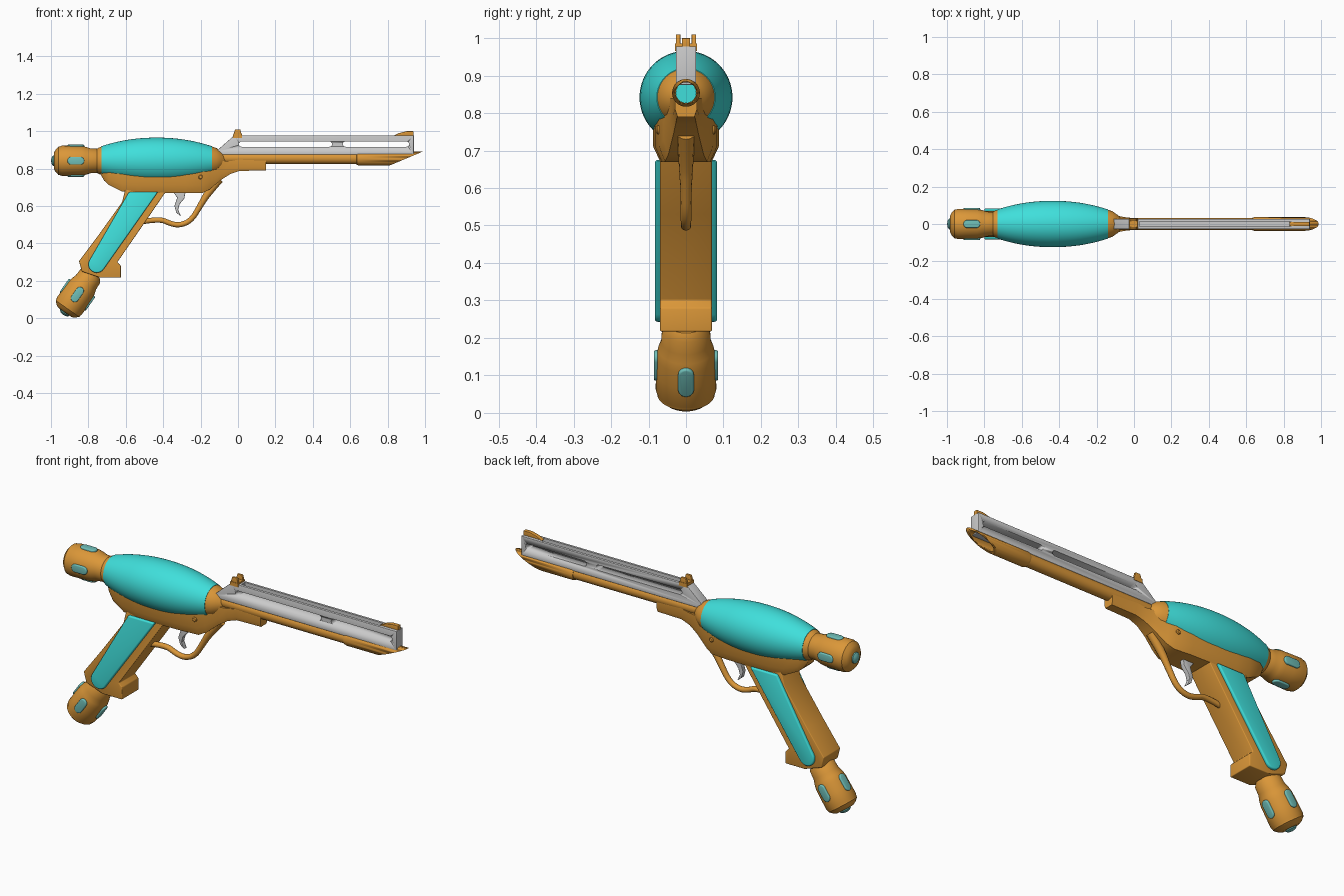
import bpy, bmesh
from math import sin, cos, pi, radians
from mathutils import Matrix

if "Cube" in bpy.data.objects:
    bpy.data.objects.remove(bpy.data.objects["Cube"])


def material(name, rgb):
    m = bpy.data.materials.new(name)
    m.diffuse_color = (*rgb, 1)
    m.use_nodes = True
    m.node_tree.nodes["Principled BSDF"].inputs["Base Color"].default_value = m.diffuse_color
    return m


ORANGE = material("orange", (0.71, 0.31, 0.04))
TEAL = material("teal", (0.05, 0.74, 0.71))
PALE = material("pale_teal", (0.16, 0.52, 0.48))


def finish(name, bm, mat=None, matrix=None, bevel=0, angle=35):
    if matrix:
        bm.transform(matrix)
    bmesh.ops.recalc_face_normals(bm, faces=bm.faces)
    me = bpy.data.meshes.new(name)
    bm.to_mesh(me)
    bm.free()
    ob = bpy.data.objects.new(name, me)
    bpy.context.collection.objects.link(ob)
    if mat:
        me.materials.append(mat)
    bpy.ops.object.select_all(action='DESELECT')
    ob.select_set(True)
    bpy.context.view_layer.objects.active = ob
    if bevel:
        b = ob.modifiers.new("bevel", 'BEVEL')
        b.width, b.segments, b.limit_method = bevel, 3, 'ANGLE'
        b.angle_limit = radians(40)
        bpy.ops.object.modifier_apply(modifier="bevel")
    bpy.ops.object.shade_smooth_by_angle(angle=radians(angle))
    return ob


def skin(rings):
    """Join rings of equal length into a closed skin with end caps."""
    bm = bmesh.new()
    vs = [[bm.verts.new(p) for p in r] for r in rings]
    n = len(vs[0])
    for a, b in zip(vs, vs[1:]):
        for i in range(n):
            bm.faces.new((a[i], a[(i + 1) % n], b[(i + 1) % n], b[i]))
    bm.faces.new(vs[0])
    bm.faces.new(vs[-1])
    return bm


def lathe(name, profile, mat, matrix, n=48):
    """Turn (x, radius) points round the local x axis."""
    rings = [[(x, r * cos(2 * pi * i / n), r * sin(2 * pi * i / n)) for i in range(n)]
             for x, r in profile]
    return finish(name, skin(rings), mat, matrix)


def prism(name, pts, y0, y1, mat=None, matrix=None, bevel=0):
    """Extrude an xz outline along y."""
    return finish(name, skin([[(x, y, z) for x, z in pts] for y in (y0, y1)]), mat, matrix, bevel)


def stadium(x0, x1, z, r, n=10):
    return ([(x1 - r + r * sin(pi * i / n), z + r * cos(pi * i / n)) for i in range(n + 1)] +
            [(x0 + r - r * sin(pi * i / n), z - r * cos(pi * i / n)) for i in range(n + 1)])


def cut(ob, cutter):
    m = ob.modifiers.new("cut", 'BOOLEAN')
    m.operation, m.object, m.solver = 'DIFFERENCE', cutter, 'EXACT'
    bpy.context.view_layer.objects.active = ob
    bpy.ops.object.modifier_apply(modifier="cut")
    bpy.data.objects.remove(cutter)


T = Matrix.Translation
axis = T((0, 0, 0.842))
bore = T((0, 0, 0.854))

# Teal bulging chamber and orange collars at both ends
x0, x1 = -0.73, -0.14
chamber = [(x0 + (x1 - x0) * i / 20, 0.078 + 0.046 * (1 - abs(i / 10 - 1) ** 2.1)) for i in range(21)]
lathe("chamber", chamber, TEAL, axis, 64)
lathe("rear_collar", [(-0.76, 0.06), (-0.745, 0.07), (-0.725, 0.078), (-0.70, 0.078)], ORANGE, axis)
lathe("front_collar", [(-0.17, 0.07), (-0.145, 0.078), (-0.115, 0.068), (-0.09, 0.05), (-0.07, 0.03)],
      ORANGE, axis)

# Lower frame lofted through sections: x, bottom, top, half width
sections = [(-0.735, 0.77, 0.80, 0.035), (-0.715, 0.735, 0.80, 0.05), (-0.69, 0.712, 0.80, 0.065),
            (-0.62, 0.678, 0.80, 0.08), (-0.54, 0.67, 0.80, 0.086), (-0.42, 0.67, 0.80, 0.088),
            (-0.28, 0.67, 0.80, 0.083), (-0.19, 0.67, 0.80, 0.072), (-0.15, 0.69, 0.81, 0.06),
            (-0.09, 0.74, 0.84, 0.044), (-0.04, 0.772, 0.84, 0.035), (0.01, 0.788, 0.85, 0.031),
            (0.15, 0.79, 0.85, 0.029)]
rings = []
for x, b, t, w in sections:
    m = b + (t - b) * 0.32
    half = [(w, t), (w, m), (w * 0.78, b)]
    rings.append([(x, y, z) for y, z in half] + [(x, -y, z) for y, z in reversed(half)])
finish("lower_frame", skin(rings), ORANGE, angle=30)

# Grip with raised side panels
grip = [(-0.60, 0.70), (-0.62, 0.62), (-0.754, 0.433), (-0.85, 0.305), (-0.835, 0.25), (-0.738, 0.217),
        (-0.626, 0.217), (-0.626, 0.28), (-0.645, 0.30), (-0.486, 0.53), (-0.37, 0.70)]
prism("grip", grip, -0.069, 0.069, ORANGE, bevel=0.004)
panel = [(-0.583, 0.675), (-0.428, 0.675)]
panel += [(-0.755 + 0.045 * cos(radians(a)), 0.288 + 0.045 * sin(radians(a)))
          for a in range(-35, -216, -15)]
for side, s in (("left", 1), ("right", -1)):
    prism(f"grip_panel_{side}", panel, s * 0.06, s * 0.083, TEAL, bevel=0.007)
    lathe(f"frame_screw_{side}", [(0, 0.012), (0.012, 0.012), (0.016, 0.008)], ORANGE,
          T((-0.2, s * 0.064, 0.755)) @ Matrix.Rotation(s * pi / 2, 4, 'Z'), 20)

# Matching end caps behind the chamber and under the grip
cap = [(-0.02, 0.05), (0, 0.064), (0.04, 0.066), (0.065, 0.074), (0.09, 0.079), (0.14, 0.08), (0.195, 0.081),
       (0.205, 0.077), (0.212, 0.077), (0.228, 0.06), (0.236, 0.045), (0.238, 0.01)]
for name, origin, ang in (("rear", (-0.747, 0, 0.842), 180), ("grip", (-0.79, 0, 0.225), 125)):
    place = T(origin) @ Matrix.Rotation(radians(ang), 4, 'Y')
    lathe(f"{name}_cap", cap, ORANGE, place)
    lathe(f"{name}_cap_button", [(0.23, 0.03), (0.242, 0.028), (0.249, 0.018), (0.252, 0.004)],
          PALE, place, 24)
    for i in range(4):
        prism(f"{name}_cap_light_{i}", stadium(0.075, 0.165, 0, 0.021), 0.06, 0.086, PALE,
              place @ Matrix.Rotation(i * pi / 2, 4, 'X'), 0.005)

# Barrel and hollow muzzle cut at a slant
lathe("barrel", [(-0.12, 0.032), (0.65, 0.032)], ORANGE, T((0, 0, 0.856)), 40)
muzzle = lathe("muzzle", [(0.63, 0.02), (0.635, 0.034), (0.645, 0.037), (1.02, 0.037), (1.02, 0.028),
                          (0.67, 0.028), (0.67, 0.01)], ORANGE, bore, 40)
cut(muzzle, prism("muzzle_cutter", [(0.73, 0.783), (1.10, 0.938), (1.10, 0.75)], -0.1, 0.1))
lathe("bore_disc", [(0.668, 0.0275), (0.675, 0.0275)], TEAL, bore, 32)

# Grey top rail with two through slots and a sighting channel
rail = prism("top_rail", [(-0.125, 0.875), (-0.12, 0.89), (-0.02, 0.978), (0.94, 0.978), (0.94, 0.875)],
             -0.027, 0.027, bevel=0.002)
for a, b in ((0.005, 0.503), (0.56, 0.915)):
    cut(rail, prism("slot_cutter", stadium(a, b, 0.931, 0.014), -0.1, 0.1))
cut(rail, prism("channel_cutter", [(0.03, 0.955), (0.84, 0.955), (0.84, 1.0), (0.03, 1.0)], -0.014, 0.014))

# Sights
prism("front_sight", [(0.83, 0.975), (0.86, 0.99), (0.90, 1.0), (0.938, 1.0), (0.938, 0.97), (0.84, 0.97)],
      -0.011, 0.011, ORANGE, bevel=0.002)
prism("rear_sight_base", [(-0.028, 0.965), (0.022, 0.965), (0.02, 0.985), (-0.025, 0.985)],
      -0.029, 0.029, ORANGE)
for side, s in (("left", 1), ("right", -1)):
    prism(f"rear_sight_prong_{side}", [(-0.025, 0.98), (0.02, 0.98), (0.012, 1.01), (-0.015, 1.01)],
          s * 0.015, s * 0.027, ORANGE, bevel=0.002)

# Trigger and its guard
prism("trigger", [(-0.35, 0.68), (-0.28, 0.68), (-0.287, 0.64), (-0.312, 0.61), (-0.32, 0.58), (-0.305, 0.545),
                  (-0.33, 0.565), (-0.34, 0.60), (-0.325, 0.645)], -0.012, 0.012, bevel=0.003)
path = [(-0.52, 0.515, 1), (-0.42, 0.533, 1), (-0.36, 0.505, 1), (-0.31, 0.497, 1), (-0.25, 0.522, 1),
        (-0.20, 0.605, 1.1), (-0.165, 0.665, 1.4), (-0.10, 0.745, 1.7)]
cu = bpy.data.curves.new("trigger_guard", 'CURVE')
cu.dimensions, cu.bevel_depth, cu.bevel_resolution, cu.use_fill_caps = '3D', 0.014, 4, True
sp = cu.splines.new('NURBS')
sp.points.add(len(path) - 1)
for p, (x, z, r) in zip(sp.points, path):
    p.co, p.radius = (x, 0, z, 1), r
sp.order_u, sp.use_endpoint_u, sp.resolution_u = 3, True, 8
guard = bpy.data.objects.new("trigger_guard", cu)
bpy.context.collection.objects.link(guard)
cu.materials.append(ORANGE)
bpy.ops.object.select_all(action='DESELECT')
guard.select_set(True)
bpy.context.view_layer.objects.active = guard
bpy.ops.object.convert(target='MESH')
bpy.ops.object.shade_smooth_by_angle(angle=radians(40))
